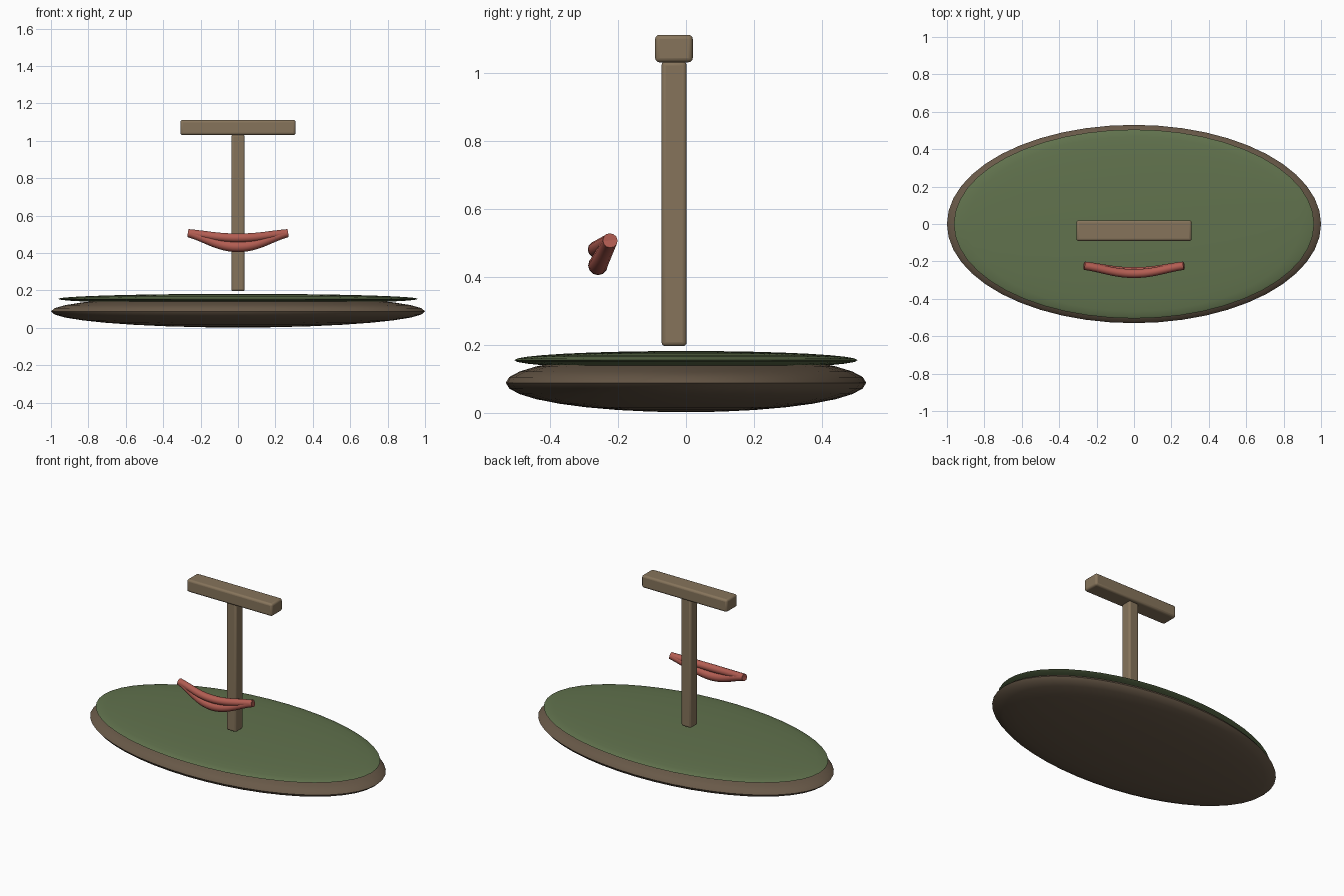
import bpy
import math

if "Cube" in bpy.data.objects:
    bpy.data.objects.remove(bpy.data.objects["Cube"])


def material(name, rgb):
    m = bpy.data.materials.new(name)
    m.diffuse_color = (*rgb, 1)
    m.use_nodes = True
    m.node_tree.nodes["Principled BSDF"].inputs["Base Color"].default_value = m.diffuse_color
    return m


EARTH = material("earth", (0.14, 0.10, 0.065))
GRASS = material("grass", (0.12, 0.17, 0.075))
WOOD = material("wood", (0.24, 0.175, 0.105))
RED = material("red", (0.45, 0.11, 0.085))


def smooth(ob, angle=35):
    bpy.ops.object.select_all(action='DESELECT')
    ob.select_set(True)
    bpy.context.view_layer.objects.active = ob
    bpy.ops.object.shade_smooth_by_angle(angle=math.radians(angle))


def disc(name, z, size, mat):
    bpy.ops.mesh.primitive_uv_sphere_add(segments=48, ring_count=16, radius=1, location=(0, 0, z))
    ob = bpy.context.object
    ob.name = name
    ob.scale = size
    bpy.ops.object.transform_apply(location=False, rotation=False, scale=True)
    ob.data.materials.append(mat)
    smooth(ob, 60)


def beam(name, lo, hi, bevel):
    bpy.ops.mesh.primitive_cube_add(size=1, location=[(a + b) / 2 for a, b in zip(lo, hi)])
    ob = bpy.context.object
    ob.name = name
    ob.scale = [b - a for a, b in zip(lo, hi)]
    bpy.ops.object.transform_apply(location=False, rotation=False, scale=True)
    mod = ob.modifiers.new("bevel", 'BEVEL')
    mod.width = bevel
    mod.segments = 3
    ob.data.materials.append(WOOD)
    smooth(ob)


def lip(name, mid_y, mid_z, mid_r, end_r):
    cu = bpy.data.curves.new(name, 'CURVE')
    cu.dimensions = '3D'
    cu.resolution_u = 12
    cu.bevel_depth = 1
    cu.bevel_resolution = 4
    cu.use_fill_caps = True
    sp = cu.splines.new('BEZIER')
    sp.bezier_points.add(2)
    pts = [(-0.265, -0.223, 0.507, end_r), (0, mid_y, mid_z, mid_r), (0.265, -0.223, 0.507, end_r)]
    for p, (x, y, z, r) in zip(sp.bezier_points, pts):
        p.co = (x, y, z)
        p.radius = r
        p.handle_left_type = p.handle_right_type = 'AUTO'
    ob = bpy.data.objects.new(name, cu)
    bpy.context.collection.objects.link(ob)
    cu.materials.append(RED)
    bpy.ops.object.select_all(action='DESELECT')
    ob.select_set(True)
    bpy.context.view_layer.objects.active = ob
    bpy.ops.object.convert(target='MESH')
    smooth(bpy.context.object, 45)


# Oval ground with a thin grass layer on top
disc("ground_base", 0.0885, (1.0, 0.53, 0.0865), EARTH)
disc("grass_top", 0.155, (0.963, 0.505, 0.027), GRASS)

# Upright post and crossbar
beam("post", (-0.036, -0.072, 0.196), (0.036, 0.002, 1.034), 0.012)
beam("crossbar", (-0.308, -0.091, 1.031), (0.308, 0.02, 1.112), 0.013)

# Two curved red strips sharing their ends
lip("upper_strip", -0.265, 0.481, 0.024, 0.021)
lip("lower_strip", -0.259, 0.434, 0.029, 0.022)
